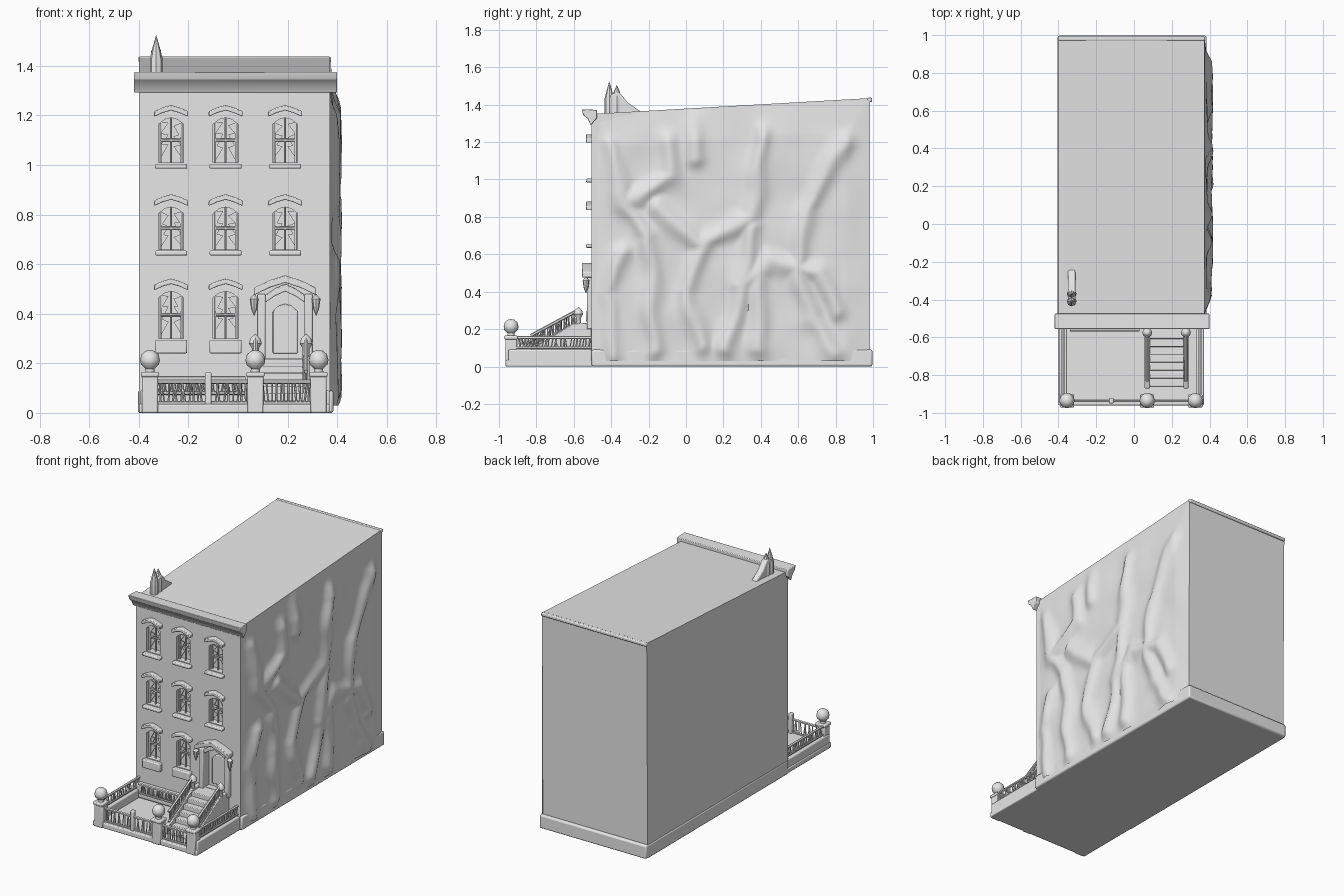
import bpy, bmesh, math, random
from mathutils import Vector, noise

random.seed(4)
if "Cube" in bpy.data.objects:
    bpy.data.objects.remove(bpy.data.objects["Cube"])

stone = bpy.data.materials.new("plain grey stone")
stone.use_nodes = True
GREY = (0.8, 0.8, 0.8, 1)
stone.diffuse_color = GREY
stone.node_tree.nodes["Principled BSDF"].inputs["Base Color"].default_value = GREY


def finish(name, bm, smooth=True, bevel=0):
    bmesh.ops.recalc_face_normals(bm, faces=bm.faces)
    me = bpy.data.meshes.new(name)
    bm.to_mesh(me)
    bm.free()
    ob = bpy.data.objects.new(name, me)
    bpy.context.collection.objects.link(ob)
    me.materials.append(stone)
    if bevel:
        mod = ob.modifiers.new("soft edges", "BEVEL")
        mod.width, mod.segments = bevel, 2
    if smooth:
        bpy.ops.object.select_all(action="DESELECT")
        ob.select_set(True)
        bpy.context.view_layer.objects.active = ob
        bpy.ops.object.shade_smooth_by_angle(angle=math.radians(40))
    return ob


def add_box(bm, lo, hi):
    vs = bmesh.ops.create_cube(bm, size=1)["verts"]
    for v in vs:
        v.co = [lo[i] + (v.co[i] + 0.5) * (hi[i] - lo[i]) for i in range(3)]
    return vs


def box(name, lo, hi, bevel=0.006):
    bm = bmesh.new()
    add_box(bm, lo, hi)
    return finish(name, bm, bevel=bevel)


def add_prism(bm, pts, axis, a, b):
    # profile in xz (axis y) or yz (axis x), swept from a to b
    place = lambda p, t: (p[0], t, p[1]) if axis == "y" else (t, p[0], p[1])
    ends = [[bm.verts.new(place(p, t)) for p in pts] for t in (a, b)]
    bm.faces.new(ends[0])
    bm.faces.new(ends[1][::-1])
    for i in range(len(pts)):
        j = (i + 1) % len(pts)
        bm.faces.new((ends[0][i], ends[1][i], ends[1][j], ends[0][j]))


def prism(name, pts, axis, a, b, bevel=0):
    bm = bmesh.new()
    add_prism(bm, pts, axis, a, b)
    return finish(name, bm, bevel=bevel)


def lathe(name, profile, x, y, steps=16):
    bm = bmesh.new()
    vs = [bm.verts.new((x + r, y, z)) for r, z in profile]
    es = [bm.edges.new(e) for e in zip(vs, vs[1:])]
    bmesh.ops.spin(bm, geom=vs + es, cent=(x, y, 0), axis=(0, 0, 1),
                   angle=math.tau, steps=steps)
    bmesh.ops.remove_doubles(bm, verts=bm.verts, dist=0.0005)
    return finish(name, bm)


def add_bar(bm, p, q, r):
    p, q = Vector(p), Vector(q)
    d = q - p
    m = d.to_track_quat("Z", "Y").to_matrix().to_4x4()
    m.translation = (p + q) / 2
    bmesh.ops.create_cone(bm, cap_ends=True, segments=6, radius1=r, radius2=r,
                          depth=d.length, matrix=m)


def fence(name, p, q, height, gap=0.016):
    # two rails with uneven pickets and crossing scrolls between them
    p, q, up = Vector(p), Vector(q), Vector((0, 0, height))
    bm = bmesh.new()
    add_bar(bm, p + up, q + up, 0.009)
    add_bar(bm, p, q, 0.007)
    n = int((q - p).length / gap)
    for i in range(1, n):
        foot = p.lerp(q, i / n)
        head = p.lerp(q, (i + random.uniform(-0.8, 0.8)) / n) + up
        add_bar(bm, foot, head, random.uniform(0.003, 0.005))
    return finish(name, bm)


# House body with a roof that climbs to the back, openings cut into the front
FRONT = -0.505
body = prism("house_body", [(FRONT, 0), (0.975, 0), (0.985, 1.435), (FRONT, 1.35)],
             "x", -0.4, 0.372)


def arch(x, z0, z1, w, rise=0.025):
    return [(x - w, z0), (x + w, z0), (x + w, z1 - rise), (x + w * 0.5, z1 - rise * 0.25),
            (x, z1), (x - w * 0.5, z1 - rise * 0.25), (x - w, z1 - rise)]


DOOR_X = 0.19
windows = [(x, z0, z1) for z0, z1 in ((1.01, 1.19), (0.66, 0.83), (0.3, 0.49))
           for x in (-0.27, -0.05, DOOR_X)][:-1]
cut = bmesh.new()
for x, z0, z1 in windows:
    add_prism(cut, arch(x, z0, z1, 0.05), "y", FRONT - 0.1, FRONT + 0.045)
add_prism(cut, arch(DOOR_X, 0.22, 0.5, 0.08, 0.05), "y", FRONT - 0.1, FRONT + 0.04)
cutter = finish("opening_cutter", cut, smooth=False)
cutter.hide_render = True
mod = body.modifiers.new("openings", "BOOLEAN")
mod.object, mod.solver = cutter, "EXACT"
bpy.context.view_layer.objects.active = body
bpy.ops.object.modifier_apply(modifier=mod.name)
bpy.data.objects.remove(cutter)


def hood(name, x, z, w, rise, thick, depth):
    low = [(-1, 0), (-0.5, 0.6), (0, 1), (0.5, 0.6), (1, 0)]
    pts = [(x + a * w, z + b * rise) for a, b in low]
    pts += [(px, pz + thick) for px, pz in pts[::-1]]
    return prism(name, pts, "y", FRONT - depth, FRONT + 0.01, bevel=0.004)


# Windows: hood, sill, sash bars and torn curtains
for i, (x, z0, z1) in enumerate(windows):
    hood(f"window_hood_{i}", x, z1 + 0.005, 0.068, 0.025, 0.022, 0.03)
    drop = 0.06 if z0 < 0.5 else 0.025
    box(f"window_sill_{i}", (x - 0.065, FRONT - 0.03, z0 - drop), (x + 0.065, FRONT + 0.01, z0 - 0.005))
    bm = bmesh.new()
    mid, y = (z0 + z1) / 2, FRONT + 0.025
    add_bar(bm, (x, y, z0), (x, y, z1), 0.005)
    add_bar(bm, (x - 0.05, y, mid), (x + 0.05, y, mid), 0.006)
    for s in (-1, 1):
        add_bar(bm, (x + s * 0.045, y, z0), (x + s * 0.045, y, z1 - 0.02), 0.008)
        for k in range(3):
            top = z1 - 0.015 - k * 0.045
            add_prism(bm, [(x + s * 0.05, top), (x + s * 0.01, top - random.uniform(0, 0.02)),
                           (x + s * 0.045, top - random.uniform(0.05, 0.08))],
                      "y", y + 0.004 * k, y + 0.006 + 0.004 * k)
    finish(f"window_sash_{i}", bm)

# Door surround, hood, panel and wall lamps
for s, side in ((-1, "right"), (1, "left")):
    x = DOOR_X + s * 0.095
    box(f"door_pilaster_{side}", (x - 0.016, FRONT - 0.025, 0.2), (x + 0.016, FRONT + 0.01, 0.48))
    lathe(f"door_lamp_{side}", [(0, 0.39), (0.012, 0.42), (0.018, 0.46), (0, 0.48)],
          DOOR_X + s * 0.125, FRONT - 0.03, 8)
hood("door_hood", DOOR_X, 0.475, 0.125, 0.05, 0.03, 0.05)
hood("door_arch", DOOR_X, 0.445, 0.08, 0.045, 0.03, 0.015)
prism("door_panel", arch(DOOR_X, 0.24, 0.44, 0.05, 0.03), "y", FRONT + 0.03, FRONT + 0.05, bevel=0.004)

# Cornice, roof rim and base course
cornice = [(FRONT - 0.005, 1.29), (-0.525, 1.325), (-0.55, 1.345), (-0.557, 1.375),
           (-0.475, 1.372), (-0.475, 1.33)]
prism("cornice", cornice, "x", -0.42, 0.4, bevel=0.004)
box("back_roof_rim", (-0.402, 0.97, 1.415), (0.375, 0.995, 1.437))
box("base_course", (-0.404, FRONT, 0), (0.385, 0.997, 0.09), 0.01)

# Swollen party wall: creeping ridges raised from a fine grid
ridges = [[(-0.42, 1.2), (-0.33, 0.85), (-0.2, 0.7), (-0.17, 0.1)],
          [(-0.1, 1.2), (-0.08, 1.0), (-0.3, 0.9)],
          [(-0.35, 0.6), (-0.44, 0.4), (-0.4, 0.07)],
          [(0.42, 1.25), (0.35, 0.8), (0.1, 0.68), (0, 0.4), (0.08, 0.1)],
          [(-0.15, 0.85), (0.08, 0.65)],
          [(0.36, 0.75), (0.3, 0.4), (0.22, 0.1)],
          [(0.85, 1.2), (0.64, 0.85), (0.6, 0.5), (0.66, 0.25), (0.8, 0.06)],
          [(0.3, 0.45), (0.45, 0.55), (0.72, 0.5), (0.8, 0.3)],
          [(0.05, 1.38), (0.05, 1.12)],
          [(0.38, 0.5), (0.4, 0.1)]]


def ridge_distance(p):
    best = 9.0
    for path in ridges:
        for a, b in zip(path, path[1:]):
            a, b = Vector(a), Vector(b)
            t = max(0, min(1, (p - a).dot(b - a) / (b - a).length_squared))
            best = min(best, (p - a.lerp(b, t)).length)
    return best


bm = bmesh.new()
bmesh.ops.create_grid(bm, x_segments=110, y_segments=90, size=0.5)
for v in bm.verts:
    u, w = v.co.x + 0.5, v.co.y + 0.5
    y = FRONT + 0.003 + u * 1.485
    z = 0.03 + w * (1.315 + 0.08 * u)
    edge = min(1, 12 * u, 12 * (1 - u), 8 * (1 - w))
    warp = noise.noise((y * 5, z * 5, 2))
    d = ridge_distance(Vector((y + 0.03 * warp, z + 0.03 * noise.noise((y * 6, z * 6, 7)))))
    h = 0.012 + 0.03 * math.exp(-(d / 0.05) ** 2) + 0.008 * warp
    v.co = (0.368 + 0.006 * min(1, 4 * u) + h * edge, y, z)
finish("swollen_party_wall", bm)

# Twin-peaked roof ornament with a sloping tail
for y, top in ((-0.41, 1.525), (-0.37, 1.505)):
    lathe(f"roof_spike_{top}", [(0.026, 1.34), (0.026, 1.43), (0.016, 1.47), (0, top)], -0.33, y, 8)
prism("roof_spike_tail", [(-0.41, 1.34), (-0.41, 1.45), (-0.36, 1.47), (-0.31, 1.41), (-0.23, 1.355)],
      "x", -0.35, -0.31, bevel=0.008)

# Front court: floor, low curbs, corner piers with ball tops
box("court_floor", (-0.4, -0.96, 0), (0.37, FRONT + 0.01, 0.035))
for x, side in ((-0.375, "right"), (0.35, "left")):
    box(f"court_curb_{side}", (x - 0.02, -0.95, 0), (x + 0.02, FRONT, 0.09))
    fence(f"court_fence_{side}", (x, -0.92, 0.1), (x, FRONT, 0.1), 0.055)
PIERS = (-0.355, 0.07, 0.325)
for i, x in enumerate(PIERS):
    box(f"court_pier_{i}", (x - 0.032, -0.965, 0), (x + 0.032, -0.905, 0.15))
    box(f"court_pier_cap_{i}", (x - 0.037, -0.972, 0.145), (x + 0.037, -0.9, 0.165))
    lathe(f"court_pier_ball_{i}", [(0.02, 0.16), (0.018, 0.178), (0.036, 0.195), (0.04, 0.213),
                                  (0.034, 0.236), (0.018, 0.25), (0, 0.254)], x, -0.935)
box("gate_post", (-0.133, -0.95, 0), (-0.107, -0.92, 0.165))
box("front_curb", (-0.4, -0.955, 0), (PIERS[1], -0.915, 0.03))
fence("front_fence_right", (-0.33, -0.935, 0.04), (-0.13, -0.935, 0.04), 0.085)
fence("front_gate", (-0.11, -0.935, 0.04), (0.05, -0.935, 0.04), 0.085)
fence("front_fence_left", (0.09, -0.935, 0.04), (0.3, -0.935, 0.04), 0.085)

# Stoop: steps between sloped cheeks, with railings and pointed newels
STEPS = 7
for i in range(STEPS):
    box(f"stoop_step_{i}", (0.08, -0.86 + i * 0.042, 0), (0.27, FRONT + 0.04, 0.05 + i * 0.028), 0.004)
for x in (0.07, 0.275):
    prism(f"stoop_cheek_{x}", [(-0.87, 0), (-0.87, 0.08), (-0.83, 0.09), (-0.6, 0.23), (FRONT, 0.235), (FRONT, 0)],
          "x", x - 0.014, x + 0.014, bevel=0.004)
    fence(f"stoop_railing_{x}", (x, -0.83, 0.1), (x, -0.58, 0.235), 0.065)
    lathe(f"stoop_newel_{x}", [(0.014, 0.2), (0.014, 0.26), (0.026, 0.28), (0.02, 0.3), (0, 0.32)], x, -0.575, 10)

# Areaway beside the stoop: bulging wall foot and basement rail
box("basement_ledge", (-0.38, FRONT - 0.035, 0.03), (0.05, FRONT + 0.01, 0.13), 0.015)
fence("basement_rail", (-0.34, -0.56, 0.08), (0.03, -0.56, 0.08), 0.06)
